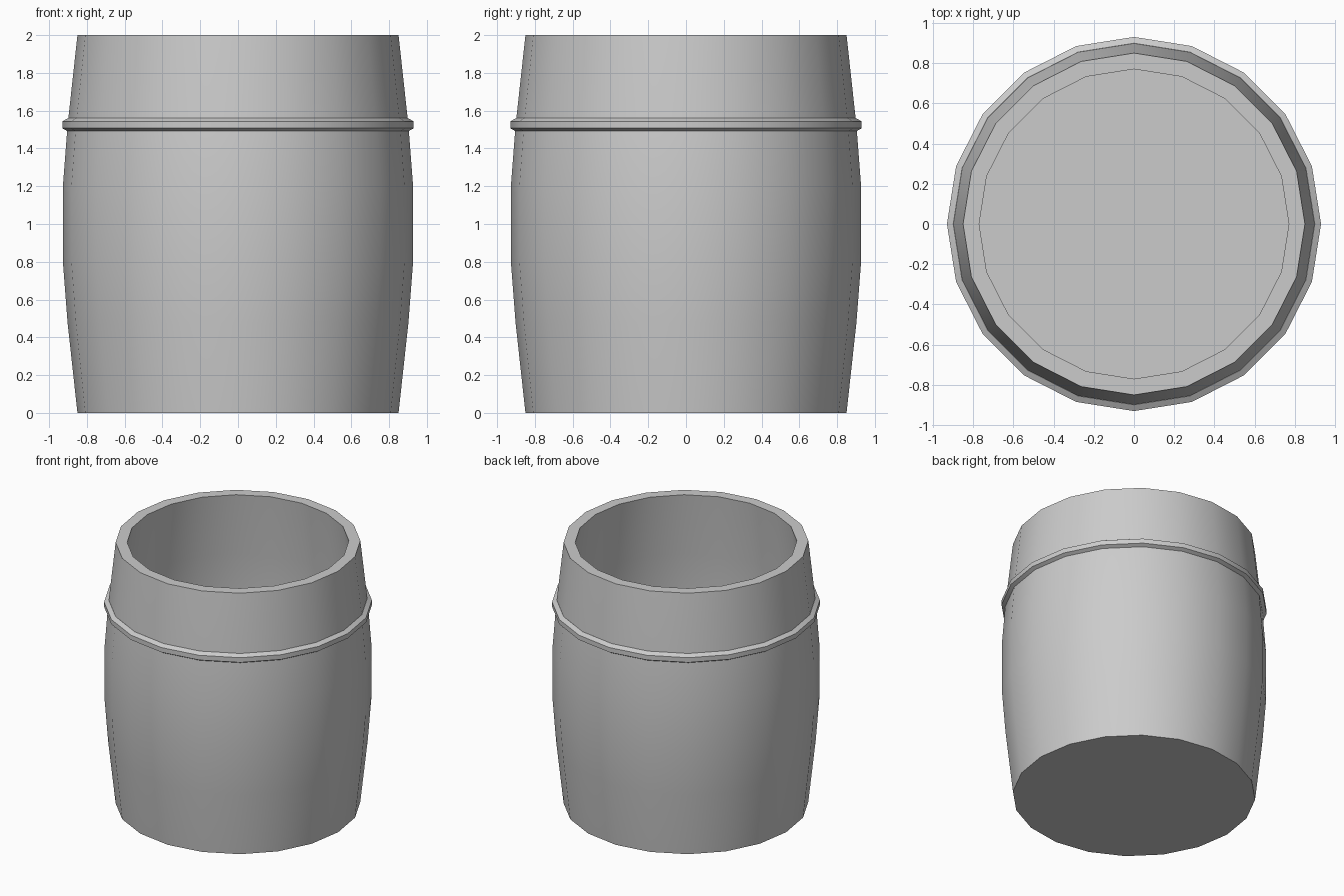
import bpy, bmesh, math

if "Cube" in bpy.data.objects:
    bpy.data.objects.remove(bpy.data.objects["Cube"])

SIDES = 20


def lathe(name, profile, closed=False):
    """Spin a (radius, z) profile around z; open ends are capped."""
    bm = bmesh.new()
    rings = []
    for r, z in profile:
        rings.append([bm.verts.new((r * math.cos(2 * math.pi * i / SIDES),
                                    r * math.sin(2 * math.pi * i / SIDES), z))
                      for i in range(SIDES)])
    pairs = list(zip(rings, rings[1:]))
    if closed:
        pairs.append((rings[-1], rings[0]))
    else:
        bm.faces.new(rings[0])
        bm.faces.new(rings[-1])
    for a, b in pairs:
        for i in range(SIDES):
            j = (i + 1) % SIDES
            bm.faces.new((a[i], a[j], b[j], b[i]))
    bmesh.ops.recalc_face_normals(bm, faces=bm.faces)
    mesh = bpy.data.meshes.new(name)
    bm.to_mesh(mesh)
    bm.free()
    obj = bpy.data.objects.new(name, mesh)
    bpy.context.collection.objects.link(obj)
    bpy.ops.object.select_all(action='DESELECT')
    obj.select_set(True)
    bpy.context.view_layer.objects.active = obj
    bpy.ops.object.shade_smooth_by_angle(angle=math.radians(30))
    return obj


# Open barrel: bulging outer wall, flat rim, matching inner wall and floor
WALL = 0.08
outer = [(0.85, 0), (0.902, 0.475), (0.927, 0.8),
         (0.927, 1.2), (0.902, 1.525), (0.85, 2)]
inner = [(r - WALL, max(z, WALL)) for r, z in reversed(outer)]
lathe("barrel_body", outer + inner)

# Hexagonal-section hoop around the upper kink
hoop = [(0.899 + 0.036 * math.cos(math.radians(a)),
         1.525 + 0.036 * math.sin(math.radians(a))) for a in range(30, 390, 60)]
lathe("upper_hoop", hoop, closed=True)
